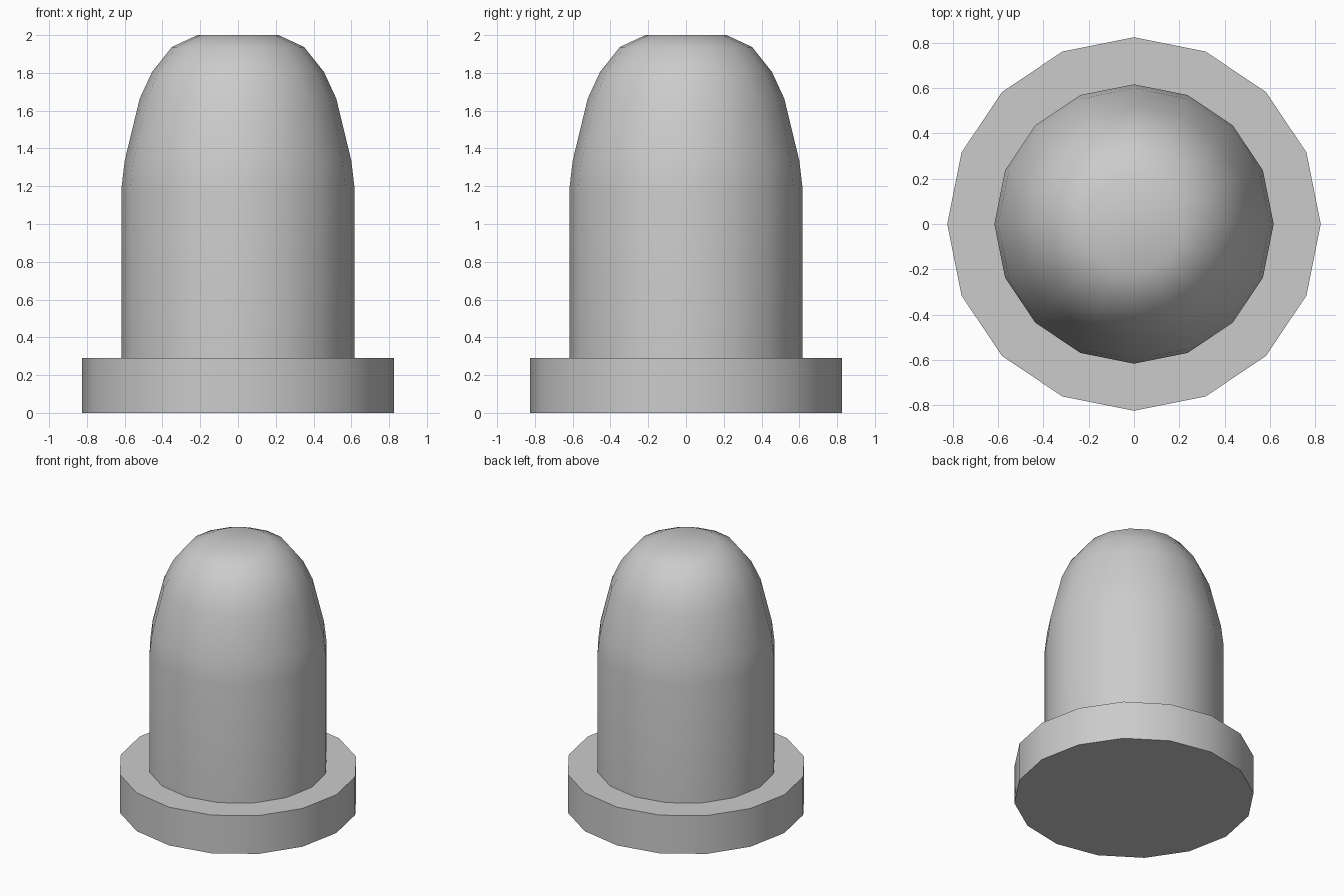
import bpy, bmesh, math

if "Cube" in bpy.data.objects:
    bpy.data.objects.remove(bpy.data.objects["Cube"])

SIDES = 16


def lathe(name, profile):
    """Closed 16-sided turned part from (radius, height) points, bottom to top."""
    bm = bmesh.new()
    rings = []
    for r, z in profile:
        rings.append([bm.verts.new((r * math.cos(2 * math.pi * i / SIDES),
                                    r * math.sin(2 * math.pi * i / SIDES), z))
                      for i in range(SIDES)])
    for low, high in zip(rings, rings[1:]):
        for i in range(SIDES):
            j = (i + 1) % SIDES
            bm.faces.new((low[i], low[j], high[j], high[i]))
    bm.faces.new(rings[0][::-1])
    bm.faces.new(rings[-1])
    mesh = bpy.data.meshes.new(name)
    bm.to_mesh(mesh)
    bm.free()
    obj = bpy.data.objects.new(name, mesh)
    bpy.context.collection.objects.link(obj)
    bpy.ops.object.select_all(action='DESELECT')
    obj.select_set(True)
    bpy.context.view_layer.objects.active = obj
    bpy.ops.object.shade_smooth_by_angle(angle=math.radians(35))
    return obj


# Wide flat disc at the foot
lathe("base_flange", [(0.825, 0), (0.825, 0.29)])

# Straight shaft with a rounded, flat-tipped dome, seated in the flange
lathe("domed_body", [(0.617, 0.2), (0.617, 1.19), (0.60, 1.335), (0.52, 1.665),
                     (0.455, 1.805), (0.35, 1.937), (0.215, 2.0)])
